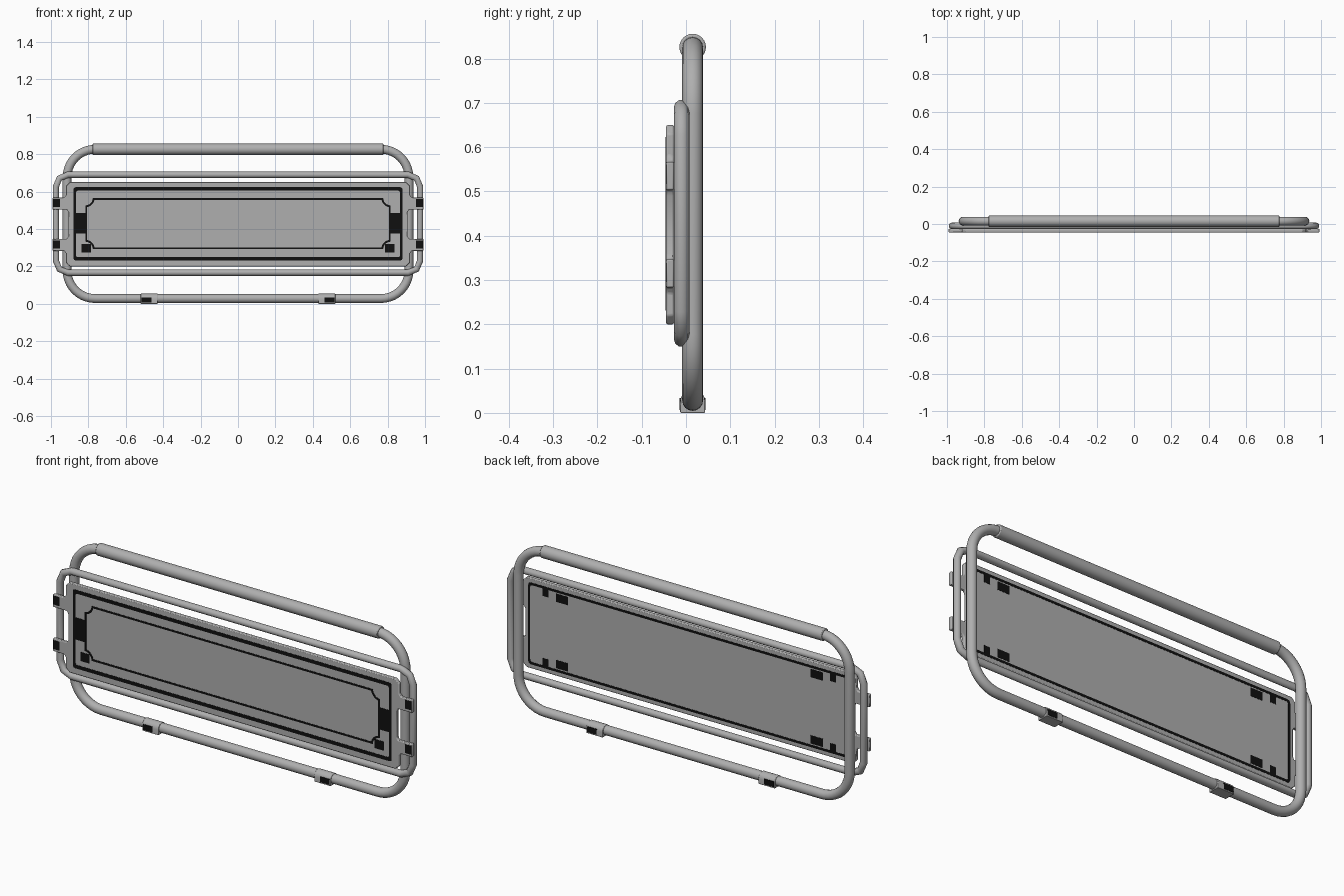
import bpy, bmesh, math

if "Cube" in bpy.data.objects:
    bpy.data.objects.remove(bpy.data.objects["Cube"])

def mat(name, c):
    m = bpy.data.materials.new(name)
    m.diffuse_color = (c, c, c, 1)
    m.use_nodes = True
    m.node_tree.nodes["Principled BSDF"].inputs["Base Color"].default_value = m.diffuse_color
    return m

GREY = mat("grey_metal", 0.43)
BLACK = mat("black_paint", 0.005)
ZC = 0.425          # middle height of the panel

def finish(bm, name, material, bevel=0, smooth=True):
    bmesh.ops.recalc_face_normals(bm, faces=bm.faces)
    me = bpy.data.meshes.new(name)
    bm.to_mesh(me)
    bm.free()
    ob = bpy.data.objects.new(name, me)
    bpy.context.collection.objects.link(ob)
    me.materials.append(material)
    if bevel:
        b = ob.modifiers.new("bevel", 'BEVEL')
        b.width, b.segments, b.limit_method = bevel, 2, 'ANGLE'
    if smooth:
        bpy.ops.object.select_all(action='DESELECT')
        ob.select_set(True)
        bpy.context.view_layer.objects.active = ob
        bpy.ops.object.shade_smooth_by_angle()
    return ob

def extrude(bm, faces, vec):
    r = bmesh.ops.extrude_face_region(bm, geom=faces)
    bmesh.ops.translate(bm, vec=vec, verts=[v for v in r["geom"] if isinstance(v, bmesh.types.BMVert)])

def slab(name, pts, y0, y1, material, bevel=0):
    bm = bmesh.new()
    f = bm.faces.new([bm.verts.new((x, y0, z)) for x, z in pts])
    extrude(bm, [f], (0, y1 - y0, 0))
    return finish(bm, name, material, bevel, bevel > 0)

def plate(name, x0, x1, z0, z1, y0, y1):
    return slab(name, [(x0, z0), (x1, z0), (x1, z1), (x0, z1)], y0, y1, BLACK)

def strip(name, outer, inner, y0, y1):
    bm = bmesh.new()
    a, b = ([bm.verts.new((x, y0, z)) for x, z in p] for p in (outer, inner))
    n = len(a)
    fs = [bm.faces.new((a[i], a[(i + 1) % n], b[(i + 1) % n], b[i])) for i in range(n)]
    extrude(bm, fs, (0, y1 - y0, 0))
    return finish(bm, name, BLACK, 0, False)

def rounded(hx, hz, zc, r, n):
    pts = []
    for k, (sx, sz) in enumerate([(1, 1), (-1, 1), (-1, -1), (1, -1)]):
        for i in range(n + 1):
            a = math.pi / 2 * (k + i / n)
            pts.append((sx * (hx - r) + r * math.cos(a), zc + sz * (hz - r) + r * math.sin(a)))
    return pts

def notched(hx, hz, zc, r, t, n=6):
    # rectangle with concave round corners, inset by t
    pts, e = [], math.asin(t / (r + t))
    for k, (sx, sz) in enumerate([(1, 1), (-1, 1), (-1, -1), (1, -1)]):
        for i in range(n + 1):
            a = math.pi * (1.5 + k / 2) - e - (math.pi / 2 - 2 * e) * i / n
            pts.append((sx * hx + (r + t) * math.cos(a), zc + sz * hz + (r + t) * math.sin(a)))
    return pts

def tube(name, pts, y, r, res):
    cu = bpy.data.curves.new(name, 'CURVE')
    cu.dimensions, cu.bevel_depth, cu.bevel_resolution = '3D', r, res
    sp = cu.splines.new('POLY')
    sp.points.add(len(pts) - 1)
    for p, (x, z) in zip(sp.points, pts):
        p.co = (x, y, z, 1)
    sp.use_cyclic_u = True
    cu.materials.append(GREY)
    ob = bpy.data.objects.new(name, cu)
    bpy.context.collection.objects.link(ob)
    bpy.ops.object.select_all(action='DESELECT')
    ob.select_set(True)
    bpy.context.view_layer.objects.active = ob
    bpy.ops.object.convert(target='MESH')
    bpy.ops.object.shade_smooth_by_angle(angle=math.radians(50))

def along_x(name, profile, x0, x1, bevel):
    bm = bmesh.new()
    f = bm.faces.new([bm.verts.new((x0, y, z)) for y, z in profile])
    extrude(bm, [f], (x1 - x0, 0, 0))
    return finish(bm, name, GREY, bevel)

# main tubular loop and thinner chamfered loop in front of it
tube("main_tube_frame", rounded(0.914, 0.399, 0.427, 0.15, 10), 0.015, 0.0235, 6)
tube("inner_tube_frame", rounded(0.974, 0.262, 0.428, 0.065, 2), -0.01, 0.0175, 3)

# thick sleeve on the top bar
circle = [(0.015 + 0.03 * math.cos(i * math.pi / 12), 0.826 + 0.03 * math.sin(i * math.pi / 12)) for i in range(24)]
along_x("top_grip", circle, -0.778, 0.778, 0.004)

# clamps with black pads on the bottom bar
arch = [(-0.013, 0.0), (0.043, 0.0)] + [
    (0.015 + 0.028 * math.cos(i * math.pi / 10), 0.026 + 0.028 * math.sin(i * math.pi / 10)) for i in range(11)]
for s, side in ((-1, "left"), (1, "right")):
    a, b = sorted((s * 0.43, s * 0.52))
    along_x(side + "_foot_clamp", arch, a, b, 0.002)
    a, b = sorted((s * 0.463, s * 0.515))
    plate(side + "_foot_pad_front", a, b, 0.006, 0.034, -0.0145, -0.0115)
    plate(side + "_foot_pad_back", a, b, 0.006, 0.034, 0.0415, 0.0445)

# panel with mounting tabs
quarter = [(0.907, 0.065), (0.914, 0.078), (0.992, 0.078), (0.992, 0.142), (0.93, 0.142),
           (0.92, 0.155), (0.92, 0.205), (0.9, 0.225)]
half = [(x, -z) for x, z in reversed(quarter)] + quarter
outline = [(x, ZC + z) for x, z in half] + [(-x, ZC + z) for x, z in reversed(half)]
F, B = -0.045, -0.027
slab("panel", outline, F, B, GREY, 0.004)

# painted lines, front and back
f0, f1 = F - 0.001, F + 0.002
b0, b1 = B - 0.002, B + 0.001
strip("front_border", rounded(0.88, 0.196, 0.427, 0.012, 2), rounded(0.865, 0.178, 0.427, 0.008, 2), f0, f1)
strip("front_inner_border", notched(0.816, 0.137, 0.429, 0.04, 0), notched(0.816, 0.137, 0.429, 0.04, 0.01), f0, f1)
strip("back_border", rounded(0.89, 0.204, ZC, 0.015, 2), rounded(0.879, 0.192, ZC, 0.01, 2), b0, b1)

for s, side in ((-1, "left"), (1, "right")):
    def mark(name, x0, x1, z0, z1, y0, y1):
        a, b = sorted((s * x0, s * x1))
        plate(side + "_" + name, a, b, z0, z1, y0, y1)
    # front marks
    mark("side_block", 0.812, 0.872, 0.375, 0.485, f0, f1)
    mark("corner_square", 0.787, 0.838, 0.275, 0.32, f0, f1)
    for z, lvl in ((0.317, "lower"), (0.539, "upper")):
        mark(lvl + "_tab_cap", 0.953, 0.99, z - 0.022, z + 0.022, f0, f1)
    # back marks along top and bottom border
    for t, lvl in ((-1, "bottom"), (1, "top")):
        z0, z1 = sorted((ZC + t * 0.192, ZC + t * 0.155))
        mark(lvl + "_back_small_mark", 0.777, 0.81, z0, z1, b0, b1)
        z0, z1 = sorted((ZC + t * 0.186, ZC + t * 0.145))
        mark(lvl + "_back_large_mark", 0.67, 0.737, z0, z1, b0, b1)
